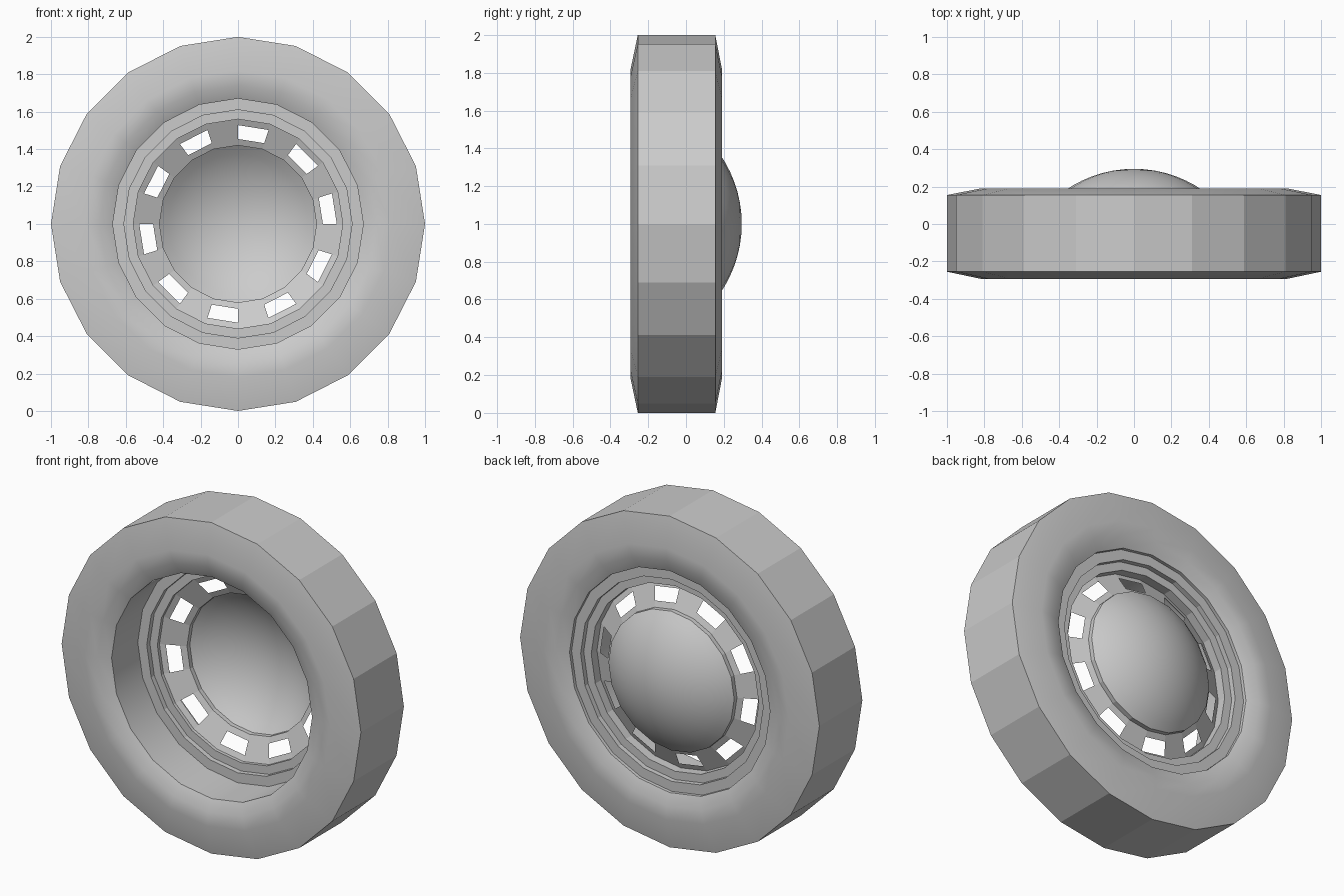
import bpy, bmesh
from math import sin, cos, pi, radians, asin

cube = bpy.data.objects.get("Cube")
if cube:
    bpy.data.objects.remove(cube, do_unlink=True)

SIDES = 20

# One plain grey for the whole wheel
grey = bpy.data.materials.new("plain_grey")
grey.use_nodes = True
colour = (0.6, 0.6, 0.6, 1)
grey.diffuse_color = colour
grey.node_tree.nodes["Principled BSDF"].inputs["Base Color"].default_value = colour


def revolve(name, profile, closed=False, smooth=lambda f: False, edit=None):
    """Spin (radius, depth) points around the axle, which runs along y."""
    bm = bmesh.new()
    rings = []
    for r, y in profile:
        rings.append([bm.verts.new((r * cos(2 * pi * k / SIDES), y,
                                    1 + r * sin(2 * pi * k / SIDES)))
                      for k in range(SIDES)])
    pairs = list(zip(rings, rings[1:]))
    if closed:
        pairs.append((rings[-1], rings[0]))
    strips = []
    for a, b in pairs:
        strips.append([bm.faces.new((a[k], a[(k + 1) % SIDES],
                                     b[(k + 1) % SIDES], b[k]))
                       for k in range(SIDES)])
    if edit:
        edit(bm, strips)
    bmesh.ops.remove_doubles(bm, verts=bm.verts[:], dist=1e-4)
    bmesh.ops.recalc_face_normals(bm, faces=bm.faces[:])
    bm.normal_update()
    for f in bm.faces:
        f.smooth = smooth(f)
    for e in bm.edges:
        if len(e.link_faces) == 2 and e.calc_face_angle(0) > radians(30):
            e.smooth = False
    mesh = bpy.data.meshes.new(name)
    bm.to_mesh(mesh)
    bm.free()
    mesh.materials.append(grey)
    obj = bpy.data.objects.new(name, mesh)
    bpy.context.collection.objects.link(obj)
    return obj


def off_tread(face):
    c = face.calc_center_median()
    return (c.x ** 2 + (c.z - 1) ** 2) ** 0.5 < 0.97


# Tyre: faceted tread, smooth rounded sidewalls and bore
revolve("tyre", [(1, -0.255), (0.82, -0.293), (0.74, -0.284), (0.67, -0.25),
                 (0.67, 0.155), (0.74, 0.183), (0.82, 0.19), (1, 0.155)],
        closed=True, smooth=off_tread)

# Rim: stepped ring on both faces
revolve("rim", [(0.67, 0), (0.61, 0), (0.61, 0.03), (0.56, 0.03),
                (0.56, 0.105), (0.61, 0.105), (0.61, 0.135), (0.67, 0.135)])


# Disc: shallow cone with a slot in every other facet
def cut_slots(bm, strips):
    slots = strips[1][::2]
    bmesh.ops.inset_individual(bm, faces=slots, thickness=0.006)
    bmesh.ops.delete(bm, geom=slots, context='FACES')


def cone(r):
    return (r, 0.05 + (0.56 - r) * 0.45)


revolve("slotted_disc", [cone(0.56), cone(0.528), cone(0.454), cone(0.42),
                         (0.42, 0.14)], edit=cut_slots)

# Hub dome: spherical cap bulging towards the back
R, RIM, TOP = 0.646, 0.42, 0.295
angles = [asin(RIM / R) * (1 - i / 8) for i in range(9)]
revolve("hub_dome", [(R * sin(a), TOP - R * (1 - cos(a))) for a in angles],
        smooth=lambda f: True)
